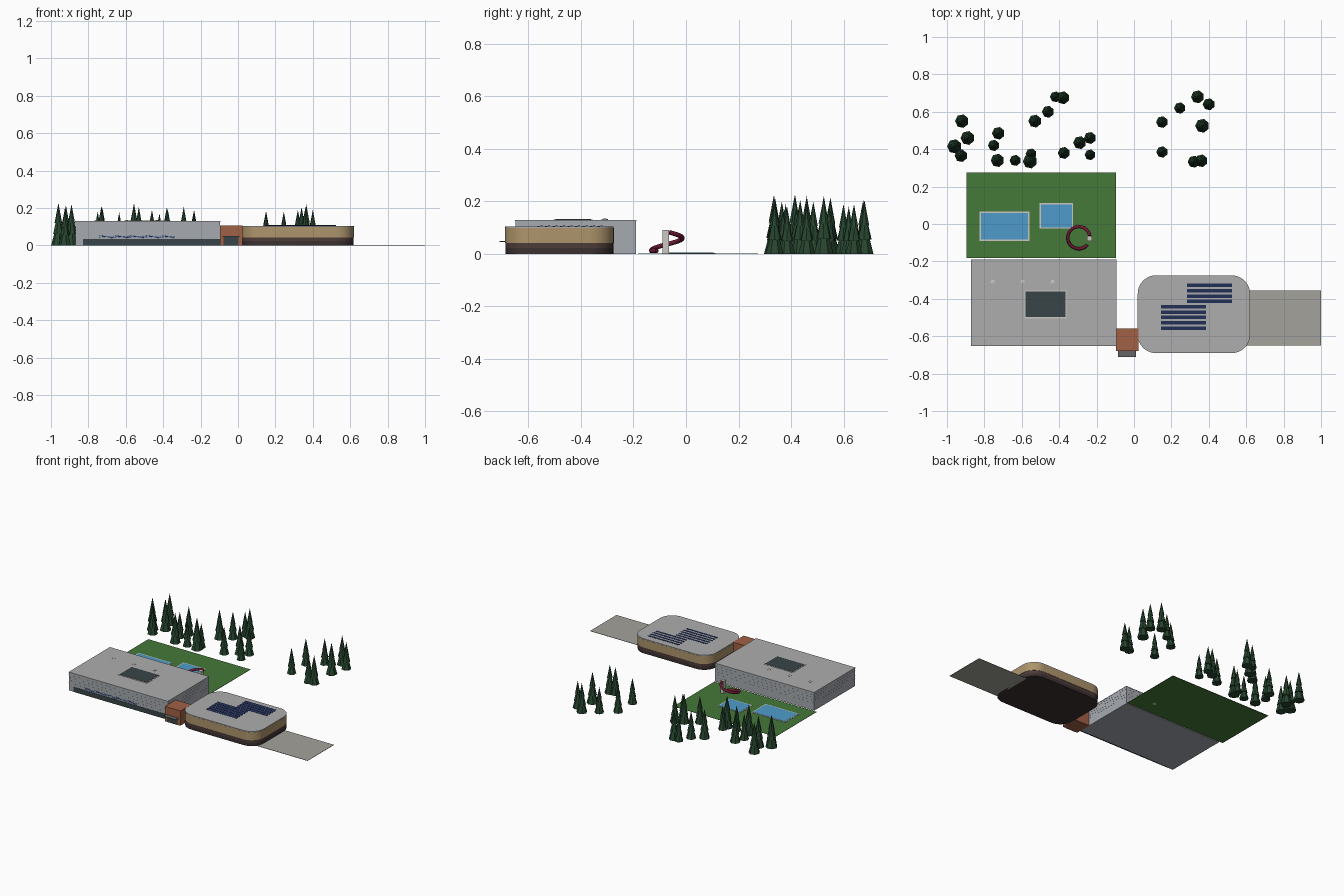
import bpy, bmesh, math
from mathutils import Matrix, Vector

if "Cube" in bpy.data.objects:
    bpy.data.objects.remove(bpy.data.objects["Cube"])

mats = {}
def mat(name, rgb):
    if name not in mats:
        m = bpy.data.materials.new(name)
        m.diffuse_color = (*rgb, 1)
        m.use_nodes = True
        m.node_tree.nodes["Principled BSDF"].inputs["Base Color"].default_value = m.diffuse_color
        mats[name] = m
    return mats[name]

WALL = mat("wall_grey", (0.38, 0.40, 0.43))
ROOF = mat("roof_grey", (0.42, 0.42, 0.42))
GLASS = mat("dark_glass", (0.04, 0.06, 0.065))
BRICK = mat("brick", (0.36, 0.12, 0.06))
TAN = mat("tan_cladding", (0.42, 0.30, 0.15))
BROWN = mat("brown_brick", (0.075, 0.045, 0.04))
DARK = mat("dark_base", (0.045, 0.03, 0.03))
PAVE = mat("paving", (0.37, 0.36, 0.33))
GRASS = mat("grass", (0.06, 0.19, 0.04))
WATER = mat("water", (0.08, 0.33, 0.60))
RIM = mat("rim", (0.60, 0.58, 0.54))
SOLAR = mat("solar_blue", (0.02, 0.035, 0.12))
SLIDE = mat("slide_red", (0.16, 0.01, 0.035))
WAVE = mat("wave_blue", (0.04, 0.13, 0.55))
LEAF = mat("fir_green", (0.02, 0.06, 0.028))

def finish(name, bm, m, smooth=False):
    me = bpy.data.meshes.new(name)
    bmesh.ops.recalc_face_normals(bm, faces=bm.faces[:])
    bm.to_mesh(me)
    bm.free()
    me.materials.append(m)
    if smooth:
        me.shade_smooth()
        me.set_sharp_from_angle(angle=math.radians(35))
    ob = bpy.data.objects.new(name, me)
    bpy.context.collection.objects.link(ob)
    return ob

def add_box(bm, x0, x1, y0, y1, z0, z1, tilt=0):
    c = Vector(((x0 + x1) / 2, (y0 + y1) / 2, (z0 + z1) / 2))
    M = Matrix.Translation(c) @ Matrix.Rotation(tilt, 4, 'X') @ Matrix.Diagonal((x1 - x0, y1 - y0, z1 - z0, 1))
    bmesh.ops.create_cube(bm, size=1, matrix=M)

def box(name, dims, m):
    bm = bmesh.new()
    add_box(bm, *dims)
    return finish(name, bm, m)

def rounded_slab(name, x0, x1, y0, y1, r, z0, z1, m, seg=10):
    bm = bmesh.new()
    vs = []
    corners = [(x1 - r, y1 - r), (x0 + r, y1 - r), (x0 + r, y0 + r), (x1 - r, y0 + r)]
    for q, (cx, cy) in enumerate(corners):
        for i in range(seg + 1):
            a = (q + i / seg) * math.pi / 2
            vs.append(bm.verts.new((cx + r * math.cos(a), cy + r * math.sin(a), z0)))
    f = bm.faces.new(vs)
    ext = bmesh.ops.extrude_face_region(bm, geom=[f], use_keep_orig=True)
    bmesh.ops.translate(bm, vec=(0, 0, z1 - z0), verts=[v for v in ext["geom"] if isinstance(v, bmesh.types.BMVert)])
    return finish(name, bm, m, True)

def tube(name, pts, r, m, res=3):
    cu = bpy.data.curves.new(name, 'CURVE')
    cu.dimensions = '3D'
    cu.bevel_depth = r
    cu.bevel_resolution = res
    cu.use_fill_caps = True
    s = cu.splines.new('POLY')
    s.points.add(len(pts) - 1)
    for p, co in zip(s.points, pts):
        p.co = (*co, 1)
    tmp = bpy.data.objects.new(name + "_path", cu)
    bpy.context.collection.objects.link(tmp)
    bpy.context.view_layer.update()
    me = bpy.data.meshes.new_from_object(tmp.evaluated_get(bpy.context.evaluated_depsgraph_get()))
    bpy.data.objects.remove(tmp)
    me.materials.clear()
    me.materials.append(m)
    me.shade_smooth()
    ob = bpy.data.objects.new(name, me)
    bpy.context.collection.objects.link(ob)

# pool hall with roof slab and glazed front strip
HX0, HX1, HY0, HY1 = -0.87, -0.095, -0.65, -0.19
box("hall_walls", (HX0, HX1, HY0, HY1, 0, 0.125), WALL)
box("hall_roof", (HX0 - .001, HX1 + .001, HY0 - .001, HY1 + .001, 0.125, 0.13), ROOF)
box("hall_front_glazing", (-0.83, HX1, HY0 - .002, HY0 + .01, 0, 0.034), GLASS)

# faint cladding seams around the hall
bm = bmesh.new()
for i in range(1, 5):
    z = 0.034 + i * 0.019
    add_box(bm, HX0 - .0006, HX1 + .0006, HY0 - .0006, HY1 + .0006, z, z + .001)
finish("cladding_seams", bm, WALL)

# wavy trim along the front
for k in range(2):
    pts = [(-0.74 + i * 0.01, HY0 - .002, 0.044 + k * .004 + .003 * math.sin(i * 0.75 + k)) for i in range(41)]
    tube("wave_trim", pts, 0.0012, WAVE, 1)

# skylight and roof vents
box("skylight_frame", (-0.586, -0.36, -0.504, -0.356, 0.13, 0.132), RIM)
box("skylight_glass", (-0.58, -0.366, -0.498, -0.362, 0.13, 0.1335), GLASS)
bm = bmesh.new()
for x in (-0.755, -0.595, -0.435):
    bmesh.ops.create_cone(bm, cap_ends=True, segments=16, radius1=.012, radius2=.012, depth=.003,
                          matrix=Matrix.Translation((x, -0.31, 0.1312)))
    bmesh.ops.create_cone(bm, cap_ends=True, segments=16, radius1=.010, radius2=.005, depth=.002,
                          matrix=Matrix.Translation((x, -0.31, 0.1335)))
finish("roof_vents", bm, RIM, True)

# brick entrance link
box("entrance_link", (-0.095, 0.025, -0.68, -0.56, 0, 0.105), BRICK)
box("entrance_door", (-0.077, 0.003, -0.682, -0.67, 0, 0.046), GLASS)
box("entrance_canopy", (-0.085, 0.01, -0.71, -0.68, 0.046, 0.05), mat("canopy", (0.13, 0.13, 0.14)))

# rounded sports hall in stacked bands
R = (0.022, 0.618, -0.688, -0.277, 0.095)
rounded_slab("sports_base", *R, 0, 0.022, DARK)
rounded_slab("sports_brick_band", *R, 0.022, 0.042, BROWN)
rounded_slab("sports_tan_band", 0.02, 0.62, -0.69, -0.275, 0.097, 0.042, 0.098, TAN)
rounded_slab("sports_roof", 0.021, 0.619, -0.689, -0.276, 0.096, 0.098, 0.104, ROOF)

# tilted solar rows, two staggered groups
bm = bmesh.new()
for i in range(9):
    y = -0.328 - i * 0.0286
    x = 0.283 if i < 4 else 0.144
    add_box(bm, x, x + 0.241, y - .0095, y + .0095, 0.1055, 0.107, math.radians(10))
finish("solar_panels", bm, SOLAR)

# car park and lawn
box("car_park", (0.6, 1.0, -0.65, -0.355, 0, 0.002), PAVE)
box("lawn", (-0.895, -0.095, -0.182, 0.275, 0, 0.002), GRASS)

# outdoor pools
for n, (x0, x1, y0, y1) in enumerate([(-0.825, -0.56, -0.09, 0.066), (-0.505, -0.325, -0.025, 0.112)]):
    box(f"pool_rim_{n}", (x0, x1, y0, y1, 0.001, 0.004), RIM)
    box(f"pool_water_{n}", (x0 + .007, x1 - .007, y0 + .007, y1 - .007, 0.002, 0.005), WATER)

# spiral water slide and its tower
pts = []
for i in range(49):
    t = i / 48
    a = math.radians(10 + 310 * t)
    z = max(0.012, 0.082 - 0.083 * t)
    pts.append((-0.295 + .059 * math.cos(a), -0.073 + .059 * math.sin(a), z))
tube("water_slide", pts, 0.009, SLIDE)
box("slide_tower", (-0.25, -0.225, -0.09, -0.064, 0, 0.091), RIM)

# fir trees: x, y, height
trees = [(-.92, .55, .215), (-.89, .46, .22), (-.96, .415, .227), (-.925, .365, .2), (-.725, .485, .16 + .04),
         (-.75, .42, .18), (-.73, .34, .21), (-.635, .34, .175), (-.55, .375, .17), (-.556, .335, .225),
         (-.53, .55, .205), (-.46, .6, .17 + .02), (-.42, .68, .17), (-.38, .675, .205), (-.375, .38, .19),
         (-.29, .435, .225 - .02), (-.235, .46, .19), (-.235, .37, .17), (.15, .545, .185), (.15, .385, .18),
         (.245, .62, .18), (.34, .68, .205), (.40, .64, .19), (.365, .525, .22), (.32, .333, .19), (.36, .338, .2)]
for n, (x, y, h) in enumerate(trees):
    r = 0.172 * h
    bm = bmesh.new()
    for k, (b, t, w) in enumerate([(0, .65, 1), (.27, .84, .78), (.53, 1, .53)]):
        M = Matrix.Translation((x, y, h * (b + t) / 2)) @ Matrix.Rotation(math.pi / 2 + k * .4 + n * .0, 4, 'Z')
        bmesh.ops.create_cone(bm, cap_ends=True, segments=7, radius1=r * w, radius2=0, depth=h * (t - b), matrix=M)
    finish(f"fir_tree_{n}", bm, LEAF)
